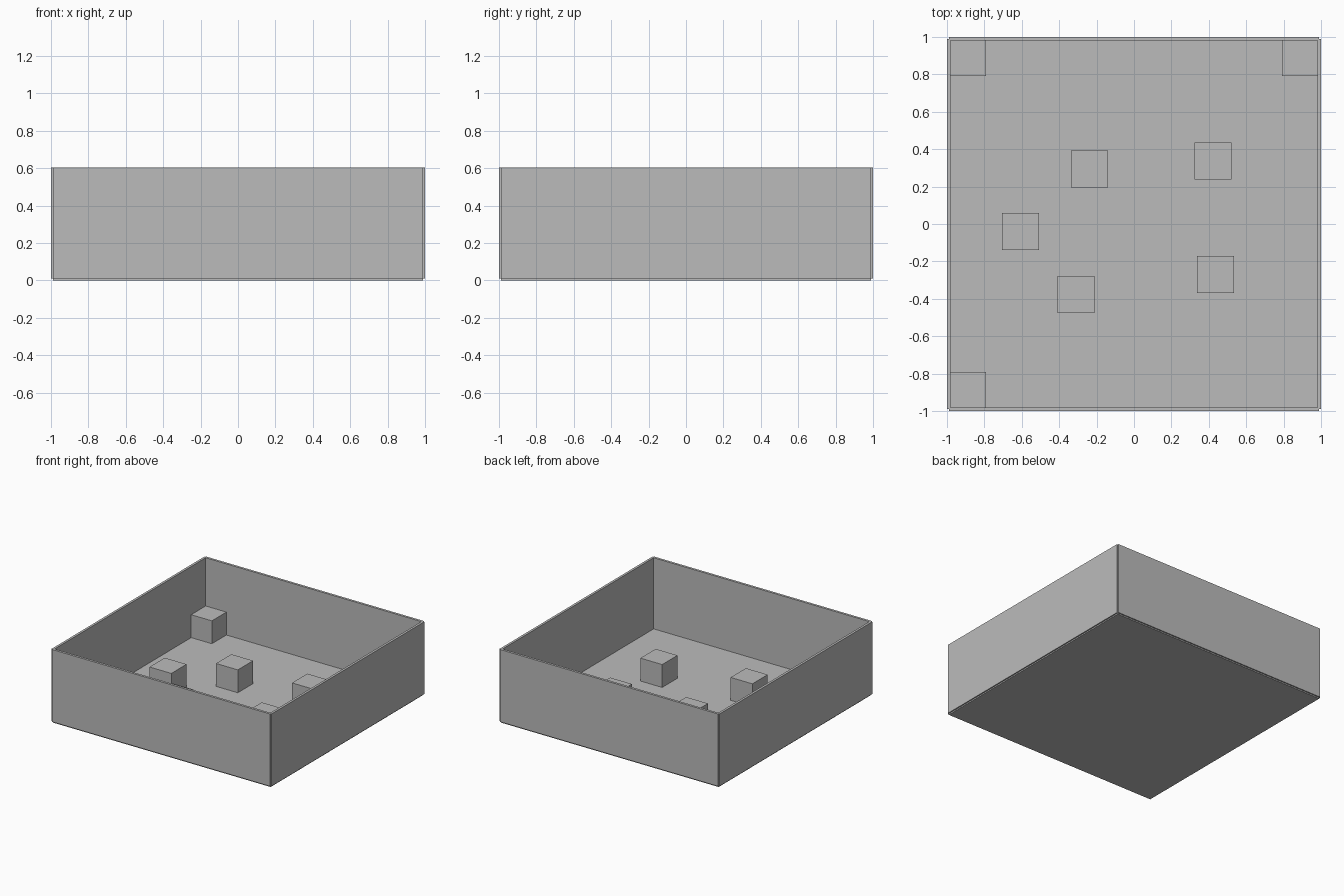
import bpy

if "Cube" in bpy.data.objects:
    bpy.data.objects.remove(bpy.data.objects["Cube"])

U = 2 / 10.1          # one block side
T = 0.1 * U           # plate thickness
BASE = T / 2          # mid-height of the floor plate

grey = bpy.data.materials.new("plain grey")
grey.diffuse_color = (0.5, 0.5, 0.5, 1)
grey.use_nodes = True
grey.node_tree.nodes["Principled BSDF"].inputs["Base Color"].default_value = grey.diffuse_color


def box(name, centre, size):
    bpy.ops.mesh.primitive_cube_add(size=1, location=centre)
    ob = bpy.context.object
    ob.name = name
    ob.scale = size
    bpy.ops.object.transform_apply(location=False, rotation=False, scale=True)
    ob.data.materials.append(grey)
    return ob


# Floor plate
box("floor", (0, 0, BASE), (10 * U, 10 * U, T))

# Four walls centred on the floor edges, leaving small corner notches
H = 3 * U
for side, s in (("low", -1), ("high", 1)):
    box("wall_x_" + side, (s * 5 * U, 0, BASE + H / 2), (T, 10 * U, H))
    box("wall_y_" + side, (0, s * 5 * U, BASE + H / 2), (10 * U, T, H))

# Corner blocks, then loose blocks on the floor
C = 4.5 * U
spots = [(-C, C), (C, C), (-C, -C),
         (-0.237, 0.294), (0.423, 0.338), (-0.607, -0.041),
         (-0.31, -0.377), (0.435, -0.27)]
for i, (x, y) in enumerate(spots):
    box(f"block_{i + 1}", (x, y, BASE + U / 2), (U, U, U))
